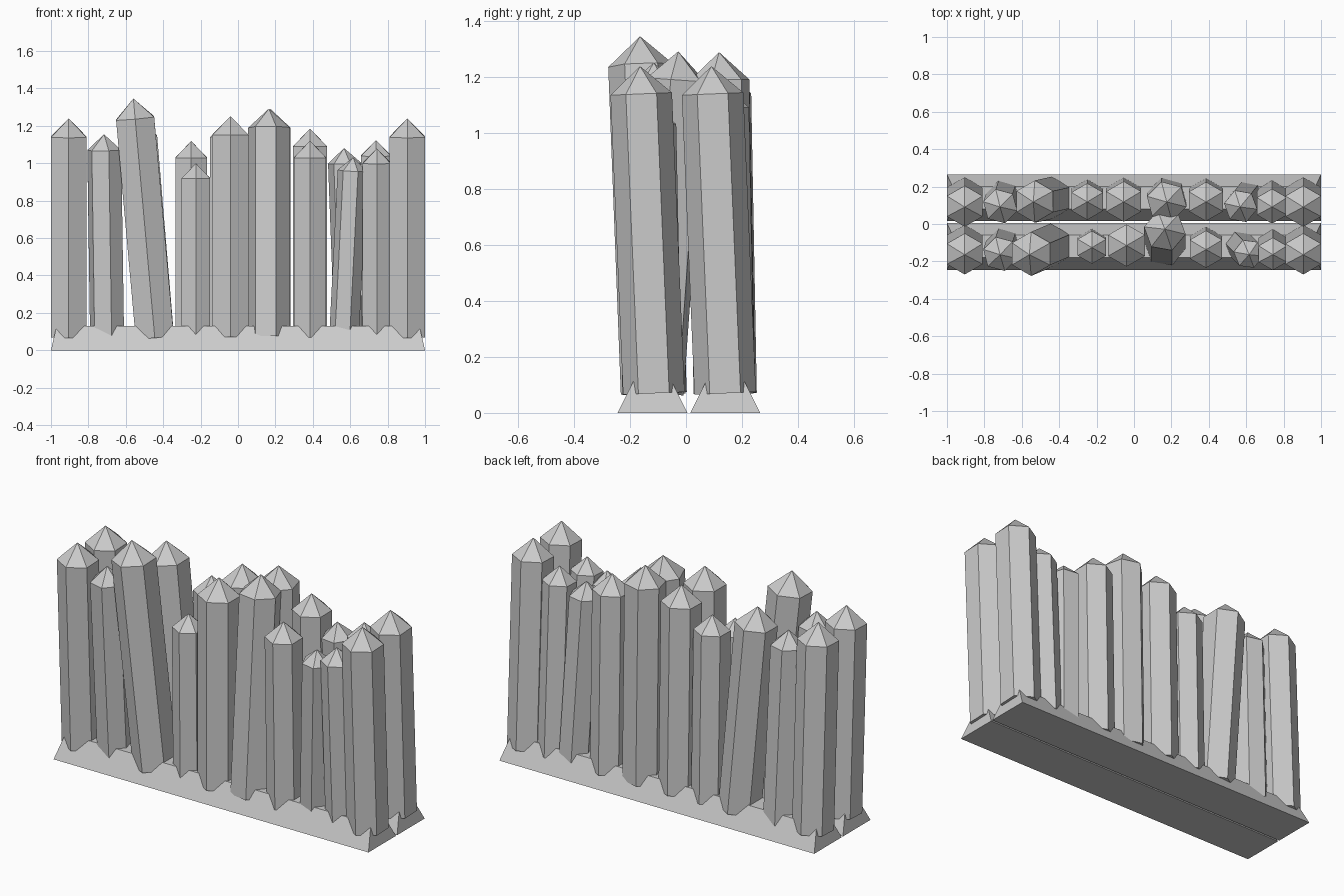
import bpy, bmesh
from math import radians
from mathutils import Matrix, Vector

cube = bpy.data.objects.get("Cube")
if cube:
    bpy.data.objects.remove(cube, do_unlink=True)

grey = bpy.data.materials.new("plain grey")
grey.use_nodes = True
colour = (0.6, 0.6, 0.6, 1)
grey.diffuse_color = colour
grey.node_tree.nodes["Principled BSDF"].inputs["Base Color"].default_value = colour


def finish(bm, name):
    mesh = bpy.data.meshes.new(name)
    bm.to_mesh(mesh)
    bm.free()
    mesh.materials.append(grey)
    obj = bpy.data.objects.new(name, mesh)
    bpy.context.collection.objects.link(obj)


# Earth bank: a long block narrowing towards its top
def bank(name, y):
    bm = bmesh.new()
    bmesh.ops.create_cube(bm, size=1)
    for v in bm.verts:
        top = v.co.z > 0
        v.co.x *= 1.94 if top else 2
        v.co.y = y + v.co.y * (0.12 if top else 0.25)
        v.co.z = 0.13 if top else 0
    finish(bm, name)


# Stake: a leaning six-sided post with a pointed tip; x and y give the foot
def stake(name, x, y, shoulder, r=0.11, lean=0, tilt=-0.045, spin=0):
    foot = Vector((x, y, 0.07))
    axis = Vector((x + lean, y + tilt, shoulder)) - foot
    length = axis.length
    bm = bmesh.new()
    bmesh.ops.create_cone(bm, cap_ends=True, segments=6, radius1=r, radius2=r,
                          depth=length)
    bmesh.ops.translate(bm, verts=bm.verts, vec=(0, 0, length / 2))
    cap = max(bm.faces, key=lambda f: f.calc_center_median().z)
    tip = bmesh.ops.poke(bm, faces=[cap])["verts"][0]
    tip.co.z += 0.9 * r
    turn = Vector((0, 0, 1)).rotation_difference(axis).to_matrix().to_4x4()
    place = Matrix.Translation(foot) @ turn @ Matrix.Rotation(radians(spin), 4, "Z")
    bmesh.ops.transform(bm, matrix=place, verts=bm.verts)
    finish(bm, name)


FRONT, BACK = -0.115, 0.14
bank("front_bank", -0.12)
bank("back_bank", 0.14)

# Matching end stakes of both rows
for row, y in (("front", FRONT), ("back", BACK)):
    for side, x in (("right", -0.905), ("left", 0.905)):
        stake(f"{row}_{side}_end_stake", x, y, 1.14)

# Front row, from the model's right to its left
stake("front_slim_stake", -0.7, FRONT, 1.07, r=0.094, lean=-0.015, spin=15)
stake("front_leaning_stake", -0.445, FRONT, 1.24, r=0.118, lean=-0.105)
stake("front_short_stake", -0.225, FRONT, 0.92, r=0.088, tilt=-0.01)
stake("front_middle_stake", -0.04, FRONT, 1.15, r=0.113, tilt=0)
stake("front_backward_stake", 0.165, FRONT, 1.19, r=0.113, tilt=0.08, spin=20)
stake("front_medium_stake", 0.385, FRONT, 1.03, r=0.1, tilt=-0.02)
stake("front_thin_leaning_stake", 0.567, FRONT, 0.96, r=0.08, lean=0.045, spin=22)
stake("front_low_stake", 0.742, FRONT, 1, r=0.087)

# Back row, from the model's right to its left
stake("back_slim_stake", -0.7, BACK, 1.06, r=0.094, lean=-0.015, spin=15)
stake("back_leaning_stake", -0.44, BACK, 1.14, r=0.113, lean=-0.09, tilt=-0.02)
stake("back_short_stake", -0.25, BACK, 1.03, r=0.098, tilt=-0.02)
stake("back_middle_stake", -0.055, BACK, 1.14, r=0.108, tilt=-0.02)
stake("back_tall_stake", 0.175, BACK, 1.19, r=0.11, tilt=-0.02, spin=15)
stake("back_medium_stake", 0.385, BACK, 1.09, r=0.105, tilt=-0.02)
stake("back_thin_leaning_stake", 0.605, BACK, 1, r=0.09, lean=-0.035, spin=20)
stake("back_low_stake", 0.738, BACK, 1.04, r=0.093)
